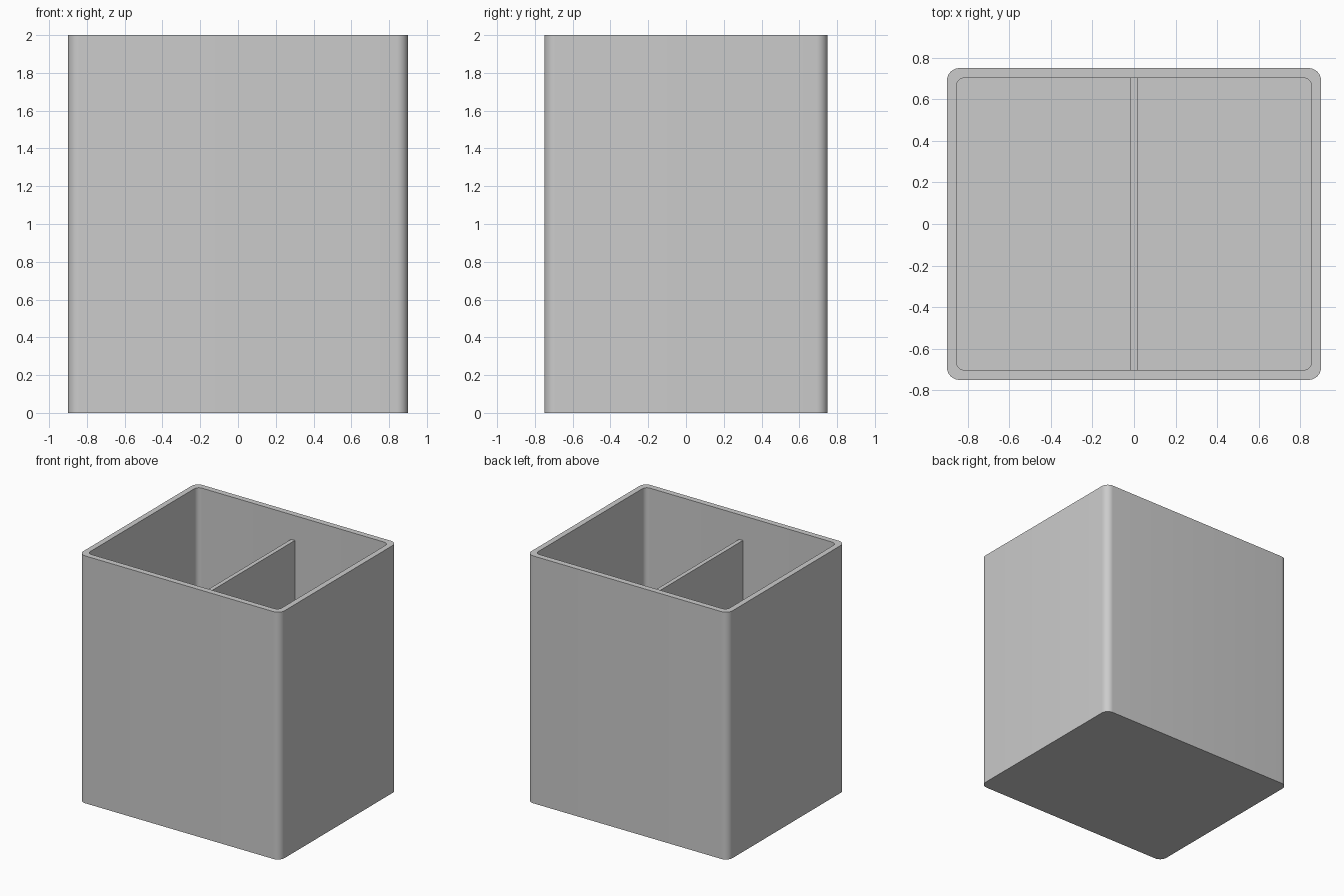
import bpy
import bmesh
from math import sin, cos, pi, radians

cube = bpy.data.objects.get("Cube")
if cube:
    bpy.data.objects.remove(cube, do_unlink=True)

HEIGHT = 2.0
FLOOR = 0.05
SEGMENTS = 10

grey = bpy.data.materials.new("light grey")
grey.use_nodes = True
colour = (0.6, 0.6, 0.6, 1)
grey.diffuse_color = colour
grey.node_tree.nodes["Principled BSDF"].inputs["Base Color"].default_value = colour


def add_object(name, bm):
    mesh = bpy.data.meshes.new(name)
    bmesh.ops.recalc_face_normals(bm, faces=bm.faces)
    bm.to_mesh(mesh)
    bm.free()
    mesh.materials.append(grey)
    obj = bpy.data.objects.new(name, mesh)
    bpy.context.collection.objects.link(obj)
    return obj


def rounded_loop(bm, half_x, half_y, radius, z):
    """Ring of vertices around a rounded rectangle."""
    ring = []
    for corner, (sx, sy) in enumerate([(1, 1), (-1, 1), (-1, -1), (1, -1)]):
        for i in range(SEGMENTS + 1):
            a = (corner + i / SEGMENTS) * pi / 2
            x = sx * (half_x - radius) + radius * cos(a)
            y = sy * (half_y - radius) + radius * sin(a)
            ring.append(bm.verts.new((x, y, z)))
    return ring


# Open box with rounded upright corners: outside, rim, inside, floor
bm = bmesh.new()
outer, inner = (0.9, 0.75, 0.06), (0.855, 0.703, 0.04)
rings = [rounded_loop(bm, *outer, 0), rounded_loop(bm, *outer, HEIGHT),
         rounded_loop(bm, *inner, HEIGHT), rounded_loop(bm, *inner, FLOOR)]
for low, high in zip(rings, rings[1:]):
    for i in range(len(low)):
        j = (i + 1) % len(low)
        bm.faces.new((low[i], low[j], high[j], high[i]))
bm.faces.new(rings[0])
bm.faces.new(rings[-1])
box = add_object("box_shell", bm)

box.select_set(True)
bpy.context.view_layer.objects.active = box
bpy.ops.object.shade_smooth_by_angle(angle=radians(30))

# Divider across the middle, lower than the rim and let into walls and floor
bm = bmesh.new()
bmesh.ops.create_cube(bm, size=1)
top, bottom = 1.8, FLOOR - 0.01
bmesh.ops.scale(bm, vec=(0.034, 1.42, top - bottom), verts=bm.verts)
bmesh.ops.translate(bm, vec=(0, 0, (top + bottom) / 2), verts=bm.verts)
add_object("divider", bm)
